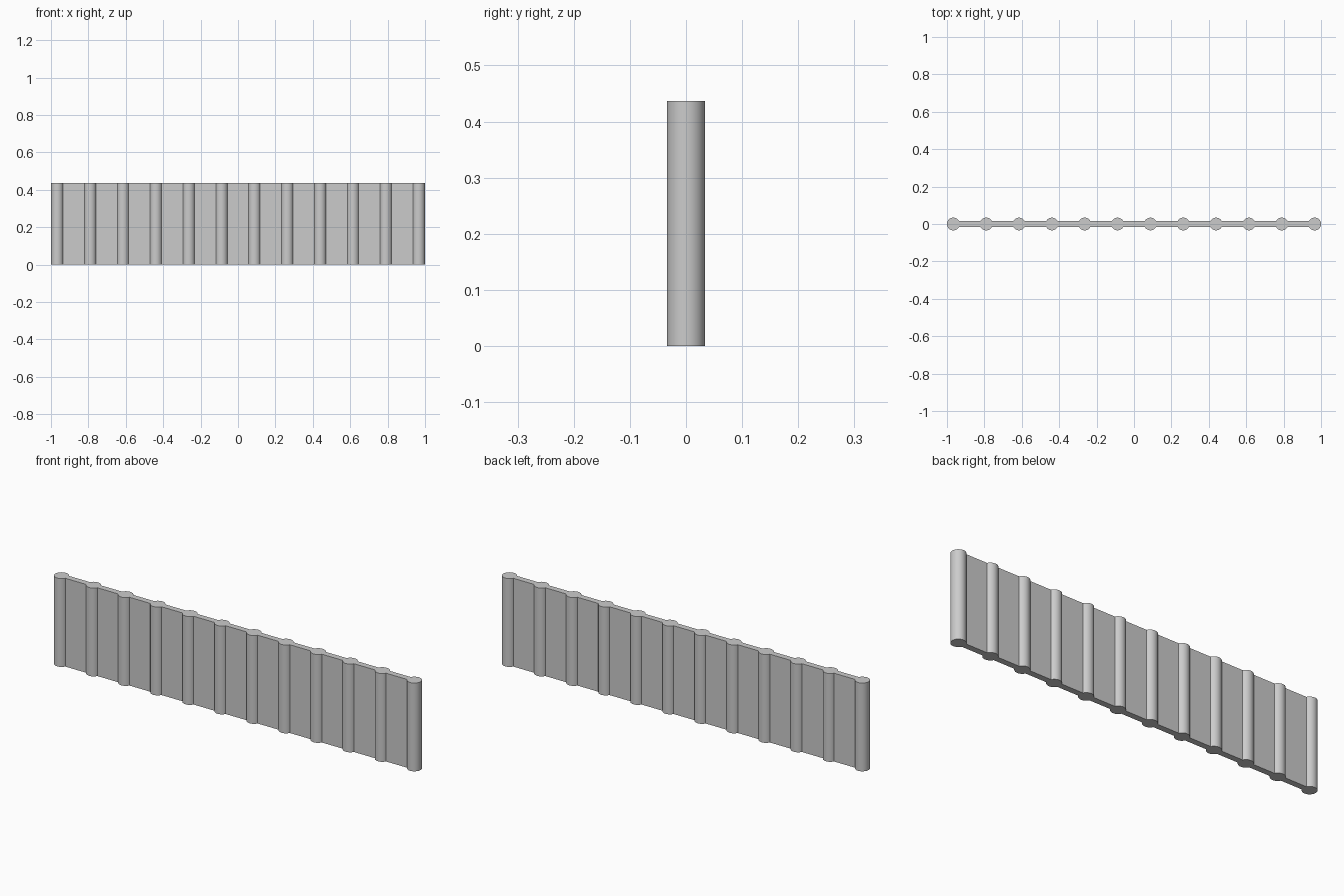
import bpy

HEIGHT = 0.437
RADIUS = 0.034
THICKNESS = 0.03
POSTS = 12
FIRST = -1 + RADIUS
SPACING = -2 * FIRST / (POSTS - 1)

cube = bpy.data.objects.get("Cube")
if cube:
    bpy.data.objects.remove(cube, do_unlink=True)

# One plain grey for the whole wall
grey = bpy.data.materials.new("plain grey")
grey.use_nodes = True
colour = (0.6, 0.6, 0.6, 1)
grey.diffuse_color = colour
grey.node_tree.nodes["Principled BSDF"].inputs["Base Color"].default_value = colour


def finish(name):
    obj = bpy.context.object
    obj.name = name
    obj.data.materials.append(grey)
    return obj


# Round posts, evenly spaced
for i in range(POSTS):
    bpy.ops.mesh.primitive_cylinder_add(
        vertices=32, radius=RADIUS, depth=HEIGHT,
        location=(FIRST + i * SPACING, 0, HEIGHT / 2))
    finish(f"post_{i + 1}")
    bpy.ops.object.shade_smooth_by_angle()

# Flat panels between neighbouring posts, ending inside them
for i in range(POSTS - 1):
    bpy.ops.mesh.primitive_cube_add(
        size=1, location=(FIRST + (i + 0.5) * SPACING, 0, HEIGHT / 2))
    panel = finish(f"panel_{i + 1}")
    panel.scale = (SPACING - RADIUS * 1.8, THICKNESS, HEIGHT)
